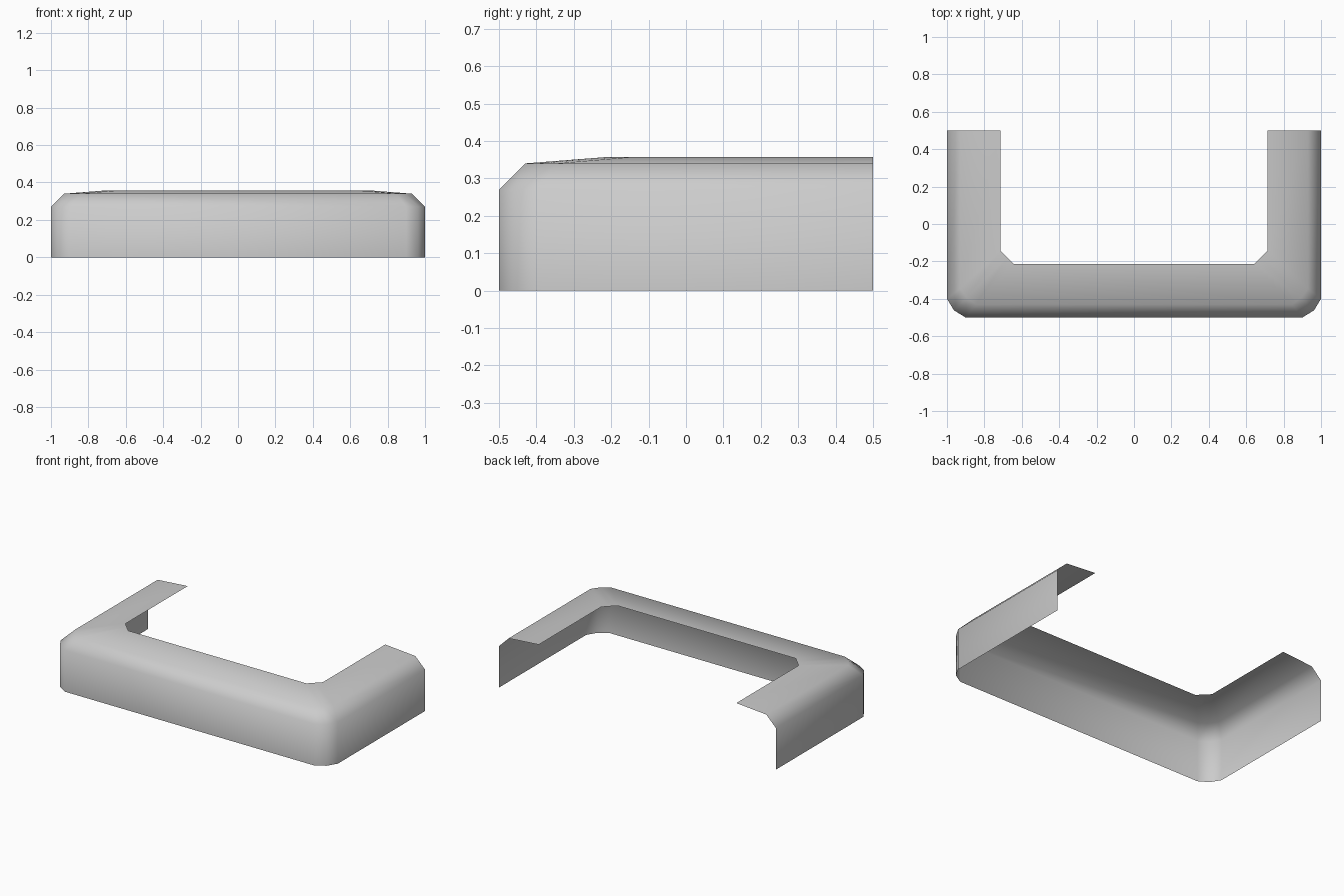
import bpy
import bmesh

cube = bpy.data.objects.get("Cube")
if cube:
    bpy.data.objects.remove(cube, do_unlink=True)

# Plain grey finish
grey = bpy.data.materials.new("light_grey")
grey.use_nodes = True
colour = (0.6, 0.6, 0.6, 1)
grey.diffuse_color = colour
grey.node_tree.nodes["Principled BSDF"].inputs["Base Color"].default_value = colour

# Cross-section from foot to inner lip: inset, height, corner cut, corner rounding
SECTION = [
    (0.0, 0.0, 0.10, 0.38),
    (0.0, 0.27, 0.10, 0.38),
    (0.07, 0.34, 0.085, 0.42),
    (0.287, 0.357, 0.07, 0.5),
]


def u_path(inset, z, cut, k):
    """U-shaped row running from the left arm, round the front, to the right arm."""
    x, front = 1 - inset, -0.5 + inset
    half = [(x, 0.5), (x, front + cut),
            (x - cut * k, front + cut * k), (x - cut, front)]
    return [(px, py, z) for px, py in half] + [(-px, py, z) for px, py in reversed(half)]


# Open shell: outer wall, bevelled shoulder and gently rising top
bm = bmesh.new()
rows = [[bm.verts.new(p) for p in u_path(*s)] for s in SECTION]
for low, high in zip(rows, rows[1:]):
    for i in range(len(low) - 1):
        bm.faces.new((low[i], high[i], high[i + 1], low[i + 1])).smooth = True

mesh = bpy.data.meshes.new("bumper_shell")
bm.to_mesh(mesh)
bm.free()
mesh.materials.append(grey)
shell = bpy.data.objects.new("bumper_shell", mesh)
bpy.context.collection.objects.link(shell)
